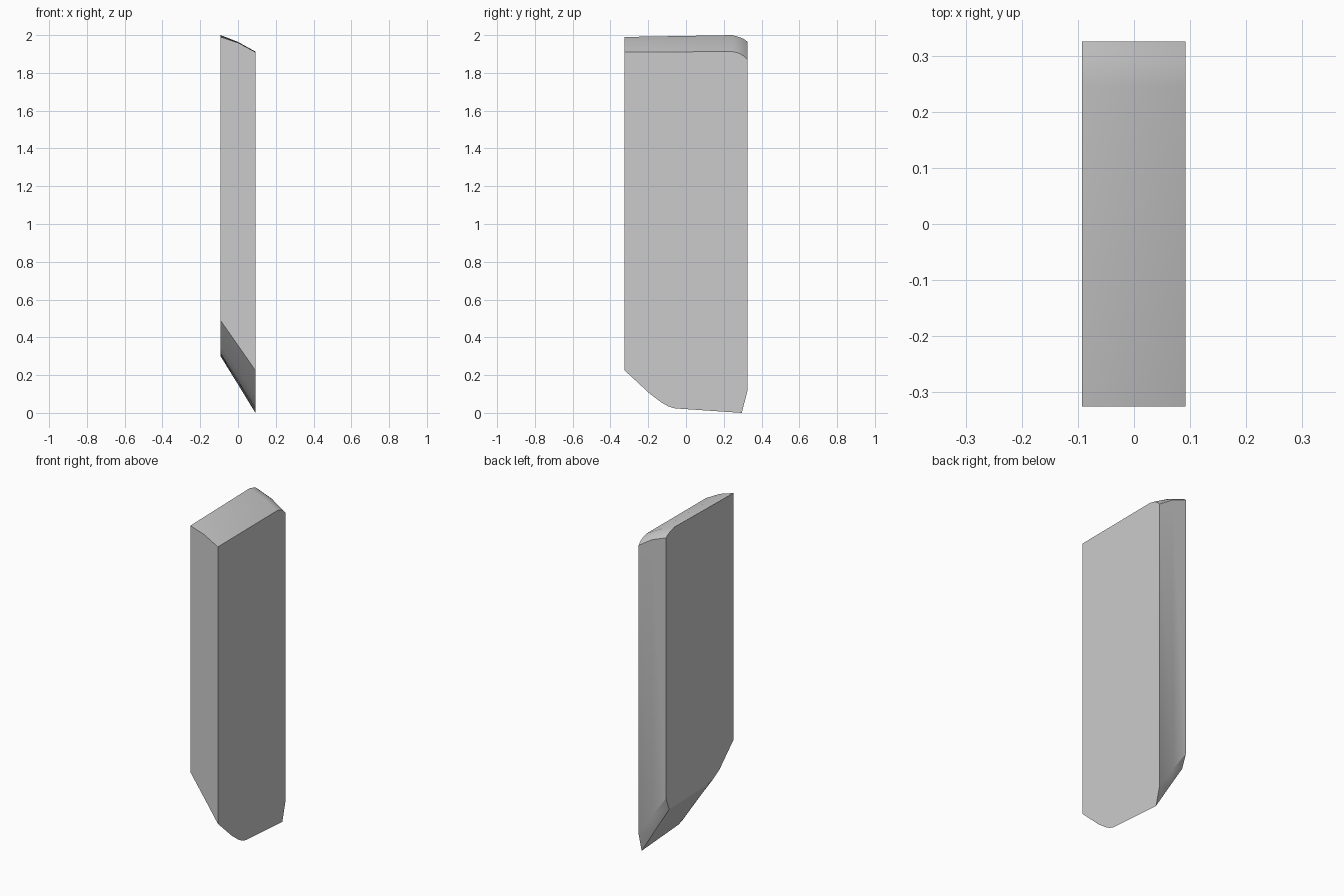
import bpy, bmesh

if "Cube" in bpy.data.objects:
    bpy.data.objects.remove(bpy.data.objects["Cube"])

# Slab cross-sections at three x stations: (x, bottom heights, top heights)
bottom_y = [-0.325, -0.19, -0.13, -0.095, -0.06, 0.295, 0.325]
top_y = [0.325, 0.305, 0.28, 0.245, -0.325]
low_left = [0.49, 0.36, 0.325, 0.315, 0.311, 0.301, 0.38]
low_right = [0.225, 0.10, 0.055, 0.035, 0.024, 0.0, 0.115]
low_mid = [(a + b) / 2 for a, b in zip(low_left, low_right)]
stations = [
    (-0.093, low_left, [1.965, 1.98, 1.99, 2.0, 1.99]),
    (0.0, low_mid, [1.93, 1.945, 1.955, 1.964, 1.96]),
    (0.092, low_right, [1.87, 1.89, 1.905, 1.913, 1.91]),
]

# Loft the outlines into one closed slab
bm = bmesh.new()
rings = []
for x, low, high in stations:
    outline = list(zip(bottom_y, low)) + list(zip(top_y, high))
    rings.append([bm.verts.new((x, y, z)) for y, z in outline])
n = len(rings[0])
for a, b in zip(rings, rings[1:]):
    for i in range(n):
        j = (i + 1) % n
        bm.faces.new((a[i], a[j], b[j], b[i]))
bm.faces.new(rings[0])
bm.faces.new(rings[-1])
bmesh.ops.recalc_face_normals(bm, faces=bm.faces[:])

mesh = bpy.data.meshes.new("slab")
bm.to_mesh(mesh)
bm.free()
slab = bpy.data.objects.new("slab", mesh)
bpy.context.collection.objects.link(slab)

# Smooth the rounded top and bottom, keep the side edges crisp
bpy.context.view_layer.objects.active = slab
slab.select_set(True)
bpy.ops.object.shade_smooth_by_angle(angle=0.5)
